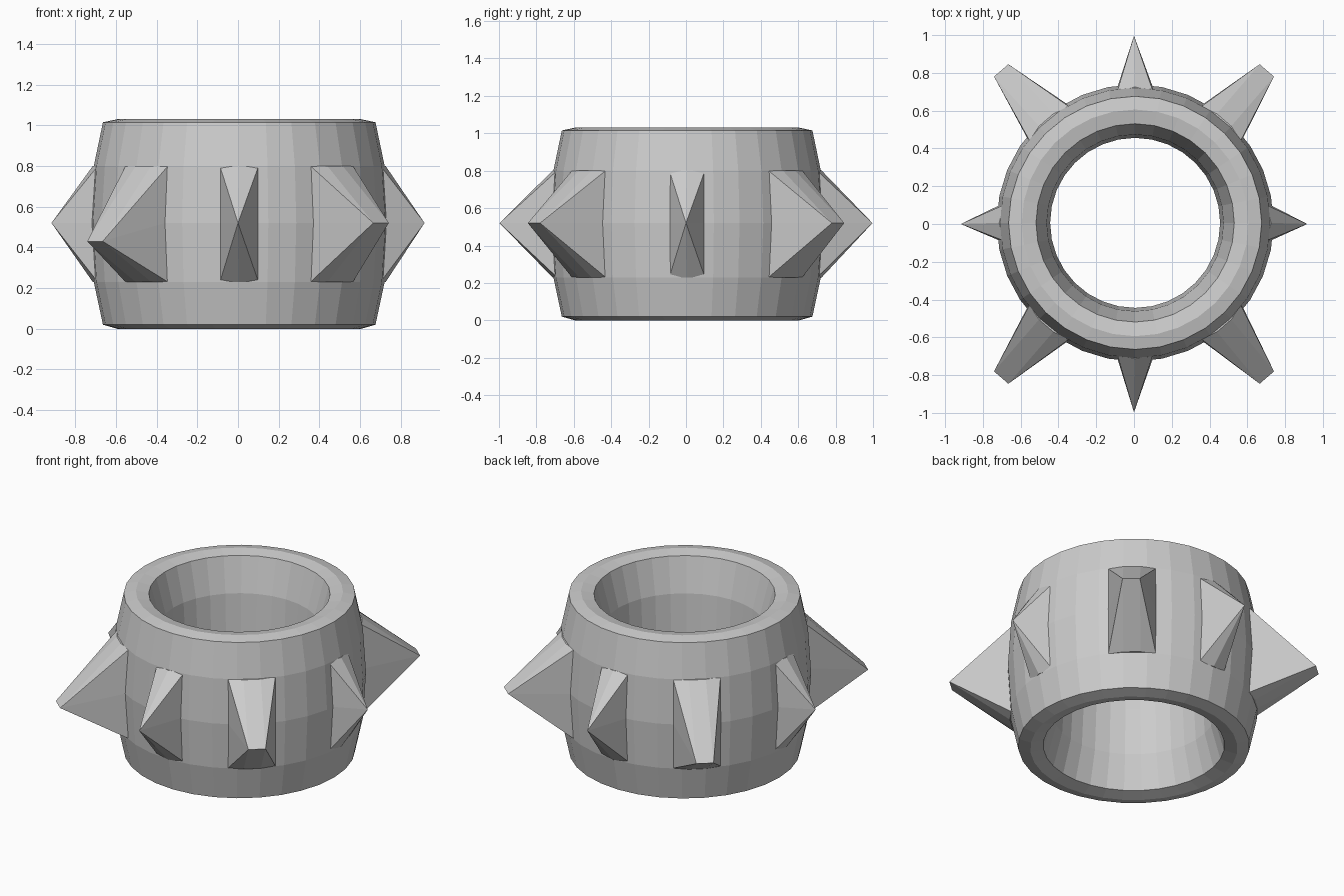
import bpy
import bmesh
from math import atan2, cos, pi, sin, radians
from mathutils import Matrix, Vector

cube = bpy.data.objects.get("Cube")
if cube:
    bpy.data.objects.remove(cube)

# One plain grey metal
metal = bpy.data.materials.new("grey metal")
metal.use_nodes = True
GREY = (0.6, 0.6, 0.6, 1)
metal.diffuse_color = GREY
metal.node_tree.nodes["Principled BSDF"].inputs["Base Color"].default_value = GREY

SEGMENTS = 32
CENTRE = Vector((0.006, 0.006, 0))
LOW, MID, HIGH = 0.23, 0.52, 0.80


def add_object(name, bm):
    bmesh.ops.recalc_face_normals(bm, faces=bm.faces)
    mesh = bpy.data.meshes.new(name)
    bm.to_mesh(mesh)
    bm.free()
    mesh.materials.append(metal)
    obj = bpy.data.objects.new(name, mesh)
    bpy.context.collection.objects.link(obj)
    return obj


def make_band():
    # Closed barrel cross-section swept around the vertical axis
    profile = [(0.60, 0), (0.67, 0.02), (0.715, LOW), (0.733, MID),
               (0.715, HIGH), (0.67, 1.015), (0.60, 1.03), (0.525, 1.015),
               (0.468, HIGH), (0.45, MID), (0.468, LOW), (0.525, 0.02)]
    bm = bmesh.new()
    rings = []
    for i in range(SEGMENTS):
        a = 2 * pi * i / SEGMENTS
        rings.append([bm.verts.new(CENTRE + Vector((r * cos(a), r * sin(a), z)))
                      for r, z in profile])
    count = len(profile)
    for i, ring in enumerate(rings):
        after = rings[(i + 1) % SEGMENTS]
        for j in range(count):
            k = (j + 1) % count
            bm.faces.new((ring[j], after[j], after[k], ring[k]))
    add_object("band", bm)


def make_spike(name, angle, reach, half_base, half_ridge, tip_z):
    # Tall base tapering to a tip, with a ridge from its top to its bottom
    bm = bmesh.new()
    spin = Matrix.Rotation(angle, 3, "Z")
    points = []
    for side in (-1, 1):
        base, ridge = side * half_base, side * half_ridge
        points.append((reach, ridge, tip_z))
        points.append((0.715, base, MID))
        for z in (LOW, HIGH):
            points += [(0.62, base, z), (0.695, base, z), (0.72, ridge, z)]
    for p in points:
        bm.verts.new(spin @ Vector(p) + CENTRE * (p[0] < reach))
    bmesh.ops.remove_doubles(bm, verts=bm.verts, dist=0.001)
    hull = bmesh.ops.convex_hull(bm, input=bm.verts)
    loose = [v for v in hull["geom_interior"] if isinstance(v, bmesh.types.BMVert)]
    bmesh.ops.delete(bm, geom=loose, context="VERTS")
    bmesh.ops.dissolve_limit(bm, angle_limit=radians(1), verts=bm.verts, edges=bm.edges)
    add_object(name, bm)


make_band()

# Pointed spikes on the four sides
for name, turn, reach in (("left_spike", 0, 0.917), ("back_spike", 1, 0.997),
                          ("right_spike", 2, 0.917), ("front_spike", 3, 0.997)):
    make_spike(name, turn * pi / 2, reach, 0.095, 0, MID)

# Blunt spikes on the diagonals; the pair on the right droops
for side, sx, tip_z in (("left", 1, MID), ("right", -1, 0.43)):
    for end, sy in (("front", -1), ("back", 1)):
        make_spike(f"{end}_{side}_spike", atan2(sy * 0.815, sx * 0.705),
                   1.075, 0.138, 0.05, tip_z)
